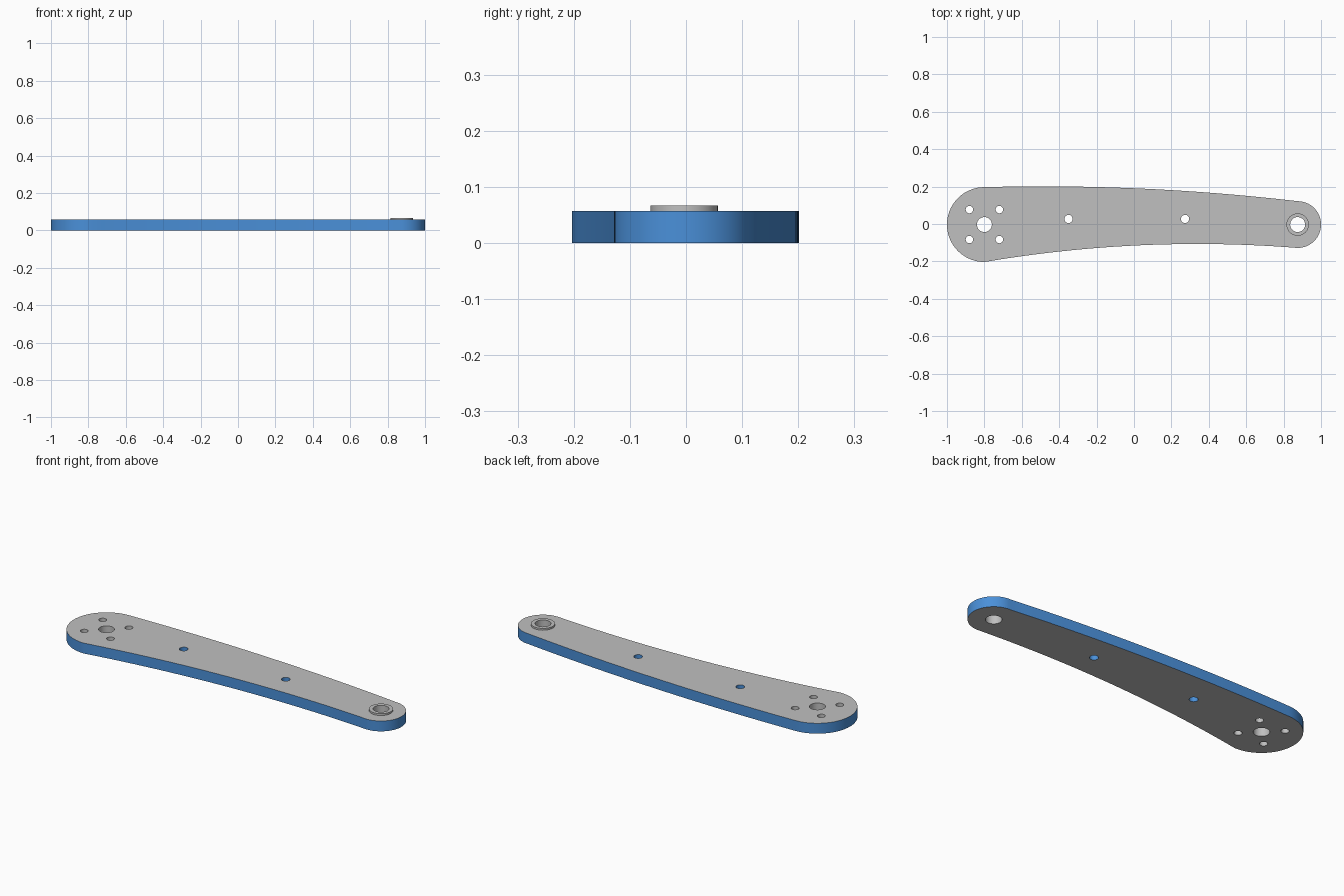
import bpy, bmesh, math
from mathutils import Vector

if "Cube" in bpy.data.objects:
    bpy.data.objects.remove(bpy.data.objects["Cube"])

Y0 = -0.003           # centre line of the arm
THICK = 0.057         # plate thickness
TOP = 0.067           # top of the bushing


def material(name, rgb):
    m = bpy.data.materials.new(name)
    m.diffuse_color = (*rgb, 1)
    m.use_nodes = True
    m.node_tree.nodes["Principled BSDF"].inputs["Base Color"].default_value = m.diffuse_color
    return m


grey = material("grey metal", (0.527, 0.527, 0.527))
blue = material("blue paint", (0.069, 0.279, 0.694))


def arc(cx, r, a0, a1, n):
    return [(cx + r * math.cos(math.radians(a0 + (a1 - a0) * i / n)),
             Y0 + r * math.sin(math.radians(a0 + (a1 - a0) * i / n)))
            for i in range(n + 1)]


def circle(cx, cy, r, n=32):
    return [(x, y + cy) for x, y in arc(cx, r, 0, 360, n)[:-1]]


def bowed(p, q, sag, n=24):
    """Points strictly between p and q on a shallow bow, raised by sag."""
    return [(p[0] + (q[0] - p[0]) * t, p[1] + (q[1] - p[1]) * t + 4 * sag * t * (1 - t))
            for t in (i / n for i in range(1, n))]


def slab(name, loops, z0, z1):
    """Flat slab from an outline and holes; loops = [(points, wall material index)]."""
    bm = bmesh.new()
    levels = ([], [])
    for pts, mat in loops:
        rings = []
        for z, edges in zip((z0, z1), levels):
            ring = [bm.verts.new((x, y, z)) for x, y in pts]
            edges += [bm.edges.new((ring[i - 1], ring[i])) for i in range(len(ring))]
            rings.append(ring)
        lo, hi = rings
        for i in range(len(pts)):
            f = bm.faces.new((lo[i - 1], lo[i], hi[i], hi[i - 1]))
            f.material_index = mat
    for edges in levels:
        bmesh.ops.triangle_fill(bm, edges=edges, use_beauty=True, normal=Vector((0, 0, 1)))
    bmesh.ops.recalc_face_normals(bm, faces=bm.faces)
    me = bpy.data.meshes.new(name)
    bm.to_mesh(me)
    bm.free()
    me.materials.append(grey)
    me.materials.append(blue)
    ob = bpy.data.objects.new(name, me)
    bpy.context.collection.objects.link(ob)
    bpy.context.view_layer.objects.active = ob
    ob.select_set(True)
    bpy.ops.object.shade_smooth_by_angle(angle=math.radians(30))
    ob.select_set(False)
    return ob


# Arm outline: two round ends joined by bowed edges
big_end = arc(-0.8, 0.2, 90, 270, 36)
small_end = arc(0.875, 0.125, -90, 90, 36)
outline = (big_end + bowed(big_end[-1], small_end[0], 0.052)
           + small_end + bowed(small_end[-1], big_end[0], 0.03))

# Arm plate with grey pivot and bolt holes and blue middle holes
loops = [(outline, 1)]
loops += [(circle(x, 0, 0.04), 0) for x in (-0.8, 0.875)]
loops += [(circle(-0.8 + sx * 0.08, sy * 0.08, 0.02, 24), 0)
          for sx in (-1, 1) for sy in (-1, 1)]
loops += [(circle(x, 0.03, 0.022, 24), 1) for x in (-0.35, 0.273)]
slab("arm_plate", loops, 0, THICK)

# Raised bushing ring at the small end
slab("bushing", [(circle(0.875, 0, 0.06), 0), (circle(0.875, 0, 0.04), 0)], THICK, TOP)
